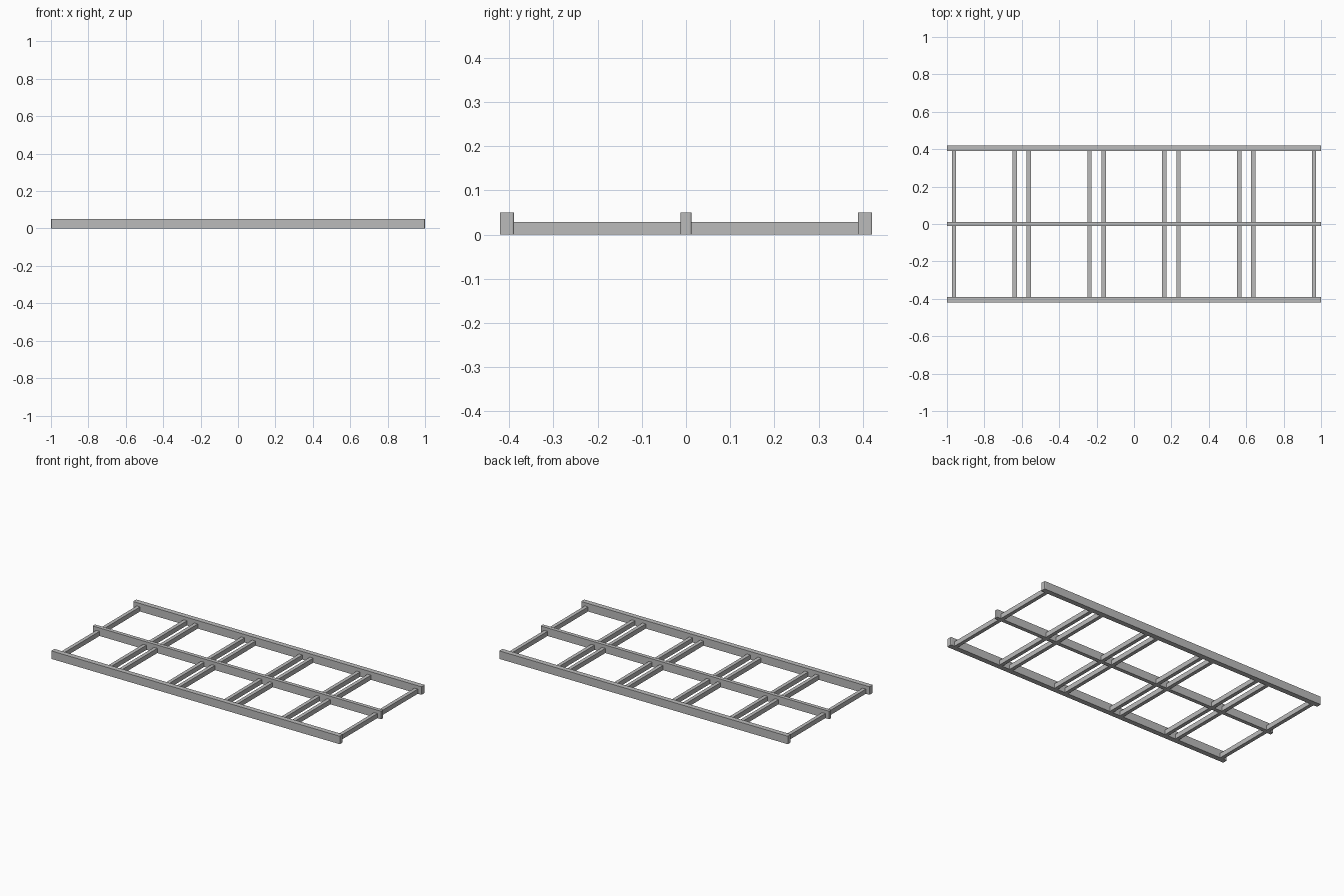
import bpy
import bmesh

cube = bpy.data.objects.get("Cube")
if cube:
    bpy.data.objects.remove(cube, do_unlink=True)

grey = bpy.data.materials.new("light_grey")
grey.use_nodes = True
colour = (0.5, 0.5, 0.5, 1)
grey.diffuse_color = colour
grey.node_tree.nodes["Principled BSDF"].inputs["Base Color"].default_value = colour


def box(name, centre, size, round_ends=0):
    """Box standing on the ground, with optional rounded vertical corners."""
    bm = bmesh.new()
    bmesh.ops.create_cube(bm, size=1)
    for v in bm.verts:
        v.co = [v.co[i] * size[i] for i in range(3)]
    if round_ends:
        upright = [e for e in bm.edges
                   if abs(e.verts[0].co.z - e.verts[1].co.z) > size[2] / 2]
        bmesh.ops.bevel(bm, geom=upright, offset=round_ends, segments=3,
                        profile=0.5, affect='EDGES')
    mesh = bpy.data.meshes.new(name)
    bm.to_mesh(mesh)
    bm.free()
    mesh.materials.append(grey)
    obj = bpy.data.objects.new(name, mesh)
    obj.location = (centre[0], centre[1], size[2] / 2)
    bpy.context.collection.objects.link(obj)


# Three long rails
side_y, side_w, mid_w = 0.405, 0.032, 0.024
for name, y, width in (("front_rail", -side_y, side_w),
                       ("middle_rail", 0, mid_w),
                       ("back_rail", side_y, side_w)):
    box(name, (0, y), (2, width, 0.05), 0.004)

# Five bays, each with a crossbar at both ends, split by the middle rail
inner, outer = mid_w / 2, side_y - side_w / 2
for bay in range(5):
    bay_x = (bay - 2) * 0.4
    for end in (-1, 1):
        for side, label in ((-1, "front"), (1, "back")):
            box(f"{label}_crossbar",
                (bay_x + end * 0.1625, side * (inner + outer) / 2),
                (0.023, outer - inner, 0.029))
